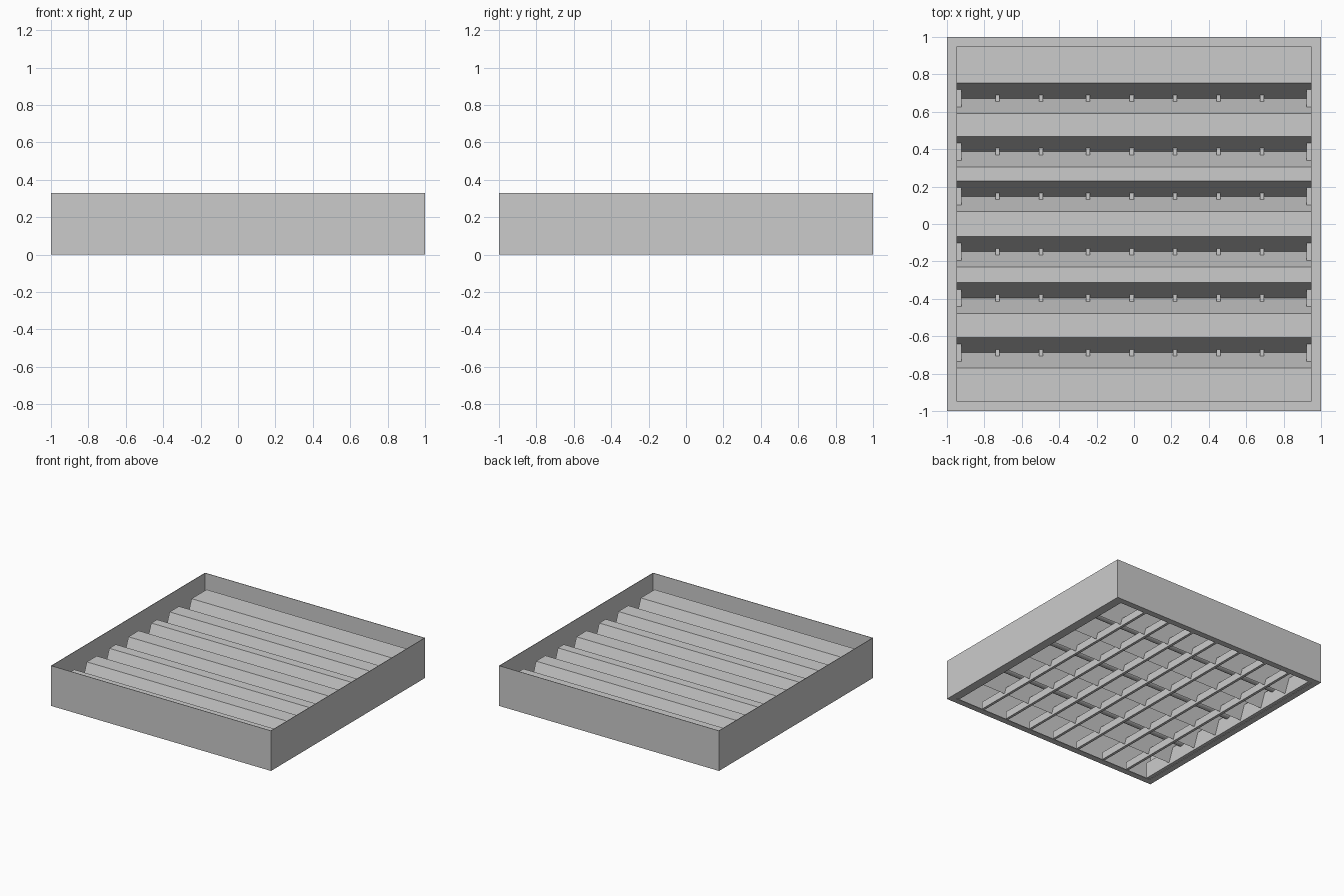
import bpy, bmesh, math

if "Cube" in bpy.data.objects:
    bpy.data.objects.remove(bpy.data.objects["Cube"])

def mesh_obj(name, verts, faces):
    me = bpy.data.meshes.new(name)
    me.from_pydata(verts, [], faces)
    me.update()
    ob = bpy.data.objects.new(name, me)
    bpy.context.collection.objects.link(ob)
    return ob

def box(name, x0, x1, y0, y1, z0, z1):
    bpy.ops.mesh.primitive_cube_add(size=1, location=((x0+x1)/2, (y0+y1)/2, (z0+z1)/2))
    ob = bpy.context.object
    ob.name = name
    ob.scale = (x1-x0, y1-y0, z1-z0)
    return ob

# housing: thin wall with an inward flange, swept as square rings
T, IN = 0.004, 0.95
profile = [(1, 0), (1, 0.33), (1-T, 0.33), (1-T, 0.006), (IN, 0.006), (IN, 0)]
verts = [(sx*r, sy*r, z) for r, z in profile
         for sx, sy in ((-1, -1), (1, -1), (1, 1), (-1, 1))]
n = len(profile)
faces = [(i*4+j, i*4+(j+1) % 4, (i+1) % n*4+(j+1) % 4, (i+1) % n*4+j)
         for i in range(n) for j in range(4)]
mesh_obj("housing", verts, faces)

# reflector sheet: flat top with six V-shaped troughs
TOP, LOW, HALF = 0.224, 0.02, 0.082
centres = [-0.688, -0.396, -0.148, 0.148, 0.387, 0.672]
pts = [(-IN, TOP)]
for c in centres:
    pts += [(c-HALF, TOP), (c, LOW), (c+HALF, TOP)]
pts.append((IN, TOP))
verts = [(x, y, z) for y, z in pts for x in (-IN, IN)]
faces = [(2*i, 2*i+1, 2*i+3, 2*i+2) for i in range(len(pts)-1)]
mesh_obj("reflector", verts, faces)

# cross blades running under the troughs
for x in (-0.73, -0.497, -0.245, -0.012, 0.22, 0.452, 0.685):
    box("cross_blade", x-0.011, x+0.011, -IN, IN, 0.004, 0.065)

# taller end blades
for s in (-1, 1):
    box("end_blade", *sorted((s*IN, s*0.922)), -IN, IN, 0.004, 0.135)

# lamp tubes in the three wide cells
for y in (-0.54, 0, 0.53):
    bpy.ops.mesh.primitive_cylinder_add(vertices=16, radius=0.04, depth=1.86,
                                        location=(0, y, 0.14), rotation=(0, math.pi/2, 0))
    bpy.context.object.name = "lamp_tube"
    bpy.ops.object.shade_smooth_by_angle()
